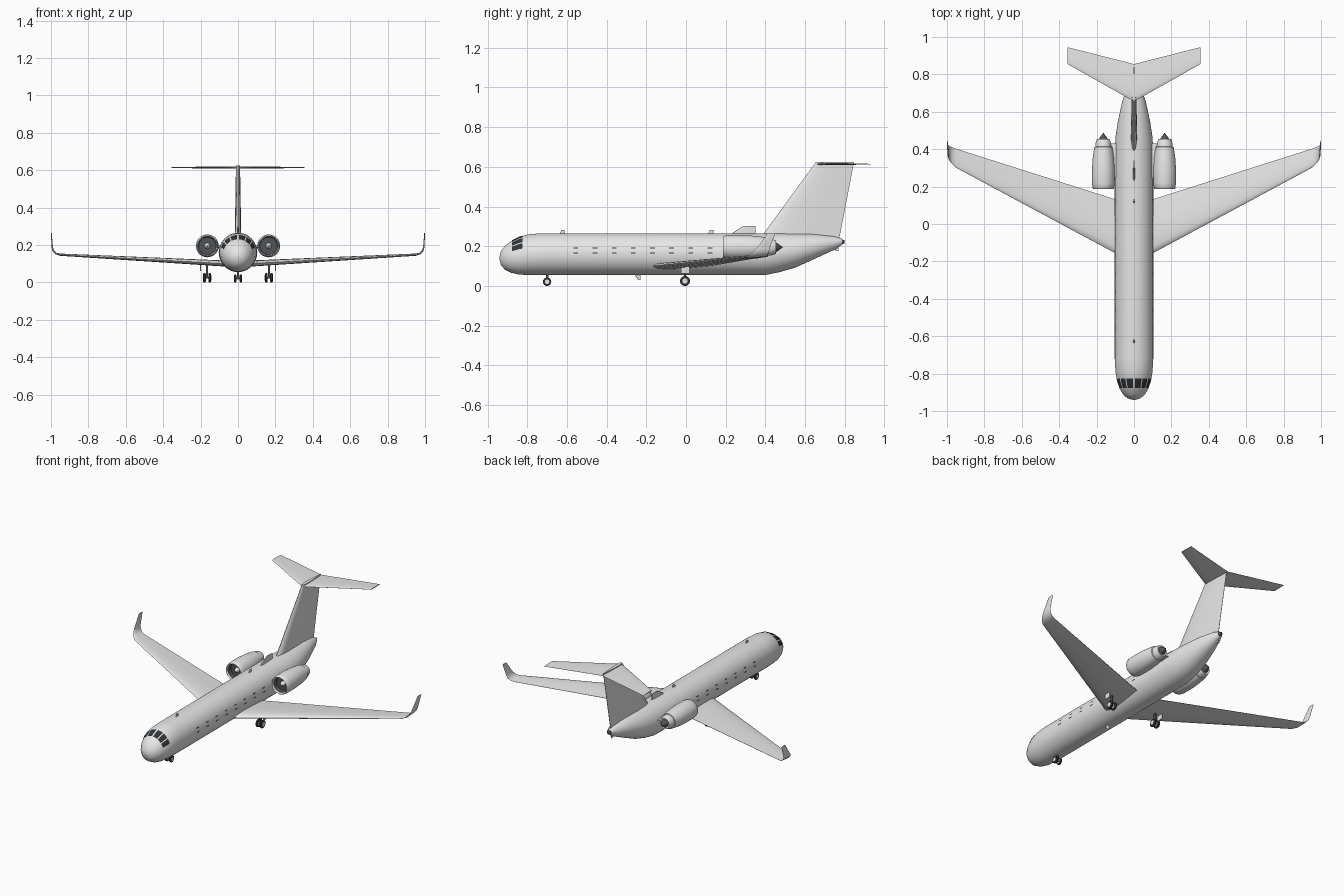
import bpy, bmesh, math
from mathutils import Vector as V

if "Cube" in bpy.data.objects:
    bpy.data.objects.remove(bpy.data.objects["Cube"])


def material(name, rgb):
    m = bpy.data.materials.new(name)
    m.use_nodes = True
    m.diffuse_color = (*rgb, 1)
    m.node_tree.nodes["Principled BSDF"].inputs["Base Color"].default_value = (*rgb, 1)
    return m


PAINT = material("light grey paint", (0.8, 0.8, 0.8))
GLASS = material("dark glass", (0.03, 0.035, 0.04))
RUBBER = material("black rubber", (0.03, 0.03, 0.03))
METAL = material("dark metal", (0.08, 0.09, 0.1))


def finish(name, bm, mat, mirror=False, angle=35):
    bmesh.ops.recalc_face_normals(bm, faces=bm.faces)
    mesh = bpy.data.meshes.new(name)
    bm.to_mesh(mesh)
    bm.free()
    mesh.materials.append(mat)
    ob = bpy.data.objects.new(name, mesh)
    bpy.context.collection.objects.link(ob)
    bpy.ops.object.select_all(action="DESELECT")
    ob.select_set(True)
    bpy.context.view_layer.objects.active = ob
    bpy.ops.object.shade_smooth_by_angle(angle=math.radians(angle))
    if mirror:
        ob.modifiers.new("Mirror", "MIRROR").use_mirror_merge = False
    return ob


def loft(name, rings, mat, mirror=False, closed=True, caps=True, angle=35):
    bm = bmesh.new()
    rows = [[bm.verts.new(p) for p in ring] for ring in rings]
    n = len(rows[0])
    for a, b in zip(rows, rows[1:]):
        for i in range(n if closed else n - 1):
            j = (i + 1) % n
            bm.faces.new((a[i], a[j], b[j], b[i]))
    if caps:
        bm.faces.new(rows[0])
        bm.faces.new(rows[-1])
    return finish(name, bm, mat, mirror, angle)


def ellipse(y, zc, rx, rz, x=0, n=48):
    angles = [2 * math.pi * i / n for i in range(n)]
    return [(x + rx * math.sin(a), y, zc + rz * math.cos(a)) for a in angles]


def foil(le, te, normal, thick):
    """Closed wing section between leading and trailing edge."""
    le, te, normal = V(le), V(te), V(normal).normalized()
    shape = [(0, 0), (.03, .5), (.12, .85), (.3, 1), (.6, .7), (1, .06)]
    top = [le.lerp(te, t) + normal * h * thick / 2 for t, h in shape]
    low = [le.lerp(te, t) - normal * h * thick / 2 for t, h in shape[1:]]
    return top + low[::-1]


def box(name, lo, hi, mat, mirror=False):
    bm = bmesh.new()
    bmesh.ops.create_cube(bm, size=1)
    for v in bm.verts:
        v.co = V([l + (h - l) * (c + .5) for l, h, c in zip(lo, hi, v.co)])
    return finish(name, bm, mat, mirror)


# Fuselage: y, centre height, half width, half height
BODY = [(-.94, .14, .006, .006), (-.933, .14, .033, .035), (-.912, .142, .058, .06),
        (-.88, .146, .077, .08), (-.84, .152, .091, .095), (-.79, .158, .099, .103),
        (-.72, .16, .103, .105), (.4, .16, .103, .105), (.47, .167, .098, .098),
        (.55, .178, .086, .086), (.65, .199, .064, .062), (.75, .216, .033, .033),
        (.785, .222, .016, .016)]
loft("fuselage", [ellipse(*r) for r in BODY], PAINT, angle=50)
loft("tail_cone_cap", [ellipse(.785, .222, .014, .014, n=16),
                       ellipse(.798, .222, .008, .008, n=16)], METAL)


def skin(y, a, lift=.002):
    """Point on the fuselage skin at length y and angle a from the top."""
    for p, q in zip(BODY, BODY[1:]):
        if p[0] <= y <= q[0]:
            t = (y - p[0]) / (q[0] - p[0])
            zc, rx, rz = [u + (w - u) * t for u, w in zip(p[1:], q[1:])]
            return ((rx + lift) * math.sin(a), y, zc + (rz + lift) * math.cos(a))


def patch(name, ys, a0, a1):
    angles = [math.radians(a0 + (a1 - a0) * i / 5) for i in range(6)]
    loft(name, [[skin(y, a) for a in angles] for y in ys], GLASS, True, False, False)


# Cockpit panes and cabin window strips
for i, (a0, a1) in enumerate([(3, 25), (29, 48), (52, 70)]):
    patch(f"cockpit_pane_{i + 1}", [-.876, -.86, -.84, -.825], a0, a1)
for i in range(8):
    y = -.555 + i * .0965
    for row, a in (("upper", 73), ("lower", 87)):
        patch(f"cabin_window_{row}_{i + 1}", [y - .012, y + .012], a - 1.8, a + 1.8)

# Wings curving up into winglets: x, leading y, trailing y, z, thickness, cant
WING = [(0, -.21, .1, .097, .034, 3), (.95, .3, .402, .148, .012, 5),
        (.972, .32, .41, .154, .01, 30), (.987, .338, .416, .168, .009, 60),
        (.993, .355, .421, .187, .008, 80), (.998, .412, .45, .265, .004, 88)]
loft("wing", [foil((x, a, z), (x, b, z),
                   (-math.sin(math.radians(c)), 0, math.cos(math.radians(c))), t)
              for x, a, b, z, t, c in WING], PAINT, True)

# Tail fin and high stabiliser
loft("tail_fin", [foil((0, a, z), (0, b, z), (1, 0, 0), t) for a, b, z, t in
                  [(.345, .765, .2, .036), (.655, .847, .625, .022)]], PAINT)
loft("stabiliser", [foil((x, a, z), (x, b, z), (0, 0, 1), t) for x, a, b, z, t in
                    [(0, .655, .855, .614, .012), (.355, .855, .945, .614, .006)]],
     PAINT, True)

# Blade aerials and the dorsal scoop
for name, a, b, z0, c, d, z1, t in [
        ("front_aerial", -.64, -.61, .255, -.628, -.612, .282, .01),
        ("rear_aerial", .105, .14, .255, .12, .138, .282, .01),
        ("belly_aerial", -.26, -.228, .06, -.242, -.23, .03, .008),
        ("dorsal_scoop", .215, .35, .255, .29, .35, .302, .012),
        ("tail_aerial", .735, .77, .2, .755, .768, .175, .008)]:
    loft(name, [foil((0, a, z0), (0, b, z0), (1, 0, 0), t),
                foil((0, c, z1), (0, d, z1), (1, 0, 0), t * .6)], PAINT)


# Engines, turned about their own axis
def turned(name, profile, mat, caps=False, x=.164, z=.195):
    loft(name, [ellipse(y, z, r, r, x, 32) for y, r in profile], mat, True, caps=caps)


turned("engine_nacelle", [(.235, .047), (.2, .048), (.187, .053), (.192, .057), (.22, .061),
                          (.29, .061), (.36, .056), (.412, .048), (.414, .038)], PAINT)
turned("engine_duct", [(.196, .0475), (.235, .046)], METAL)
turned("engine_fan", [(.228, .047), (.232, .047)], METAL, True)
turned("engine_spinner", [(.2, .001), (.21, .009), (.229, .016)], PAINT, True)
turned("engine_exhaust", [(.4, .043), (.43, .042), (.454, .034), (.45, .02)], PAINT)
turned("exhaust_cone", [(.445, .026), (.458, .022), (.486, .002)], METAL, True)
loft("engine_pylon", [foil((x, .24, .19), (x, .43, .19), (0, 0, 1), .02)
                      for x in (.06, .13)], PAINT, True)


# Landing gear
def wheel(name, x, y, r, w):
    def disc(px, pr):
        return [(px, y + pr * math.sin(k * math.pi / 12), r + pr * math.cos(k * math.pi / 12))
                for k in range(24)]
    loft(name + "_tyre", [disc(x - w, r * .8), disc(x - w * .6, r), disc(x + w * .6, r),
                          disc(x + w, r * .8)], RUBBER, True)
    loft(name + "_hub", [disc(x - w - .001, r * .55), disc(x + w + .001, r * .55)],
         PAINT, True)


wheel("nose_wheel", .015, -.7, .021, .006)
wheel("main_wheel_inner", .151, -.005, .025, .007)
wheel("main_wheel_outer", .179, -.005, .025, .007)
box("nose_strut", (-.005, -.706, .015), (.005, -.694, .07), METAL)
box("nose_axle", (-.015, -.704, .017), (.015, -.696, .025), METAL)
box("main_strut", (.16, -.011, .02), (.17, .001, .1), METAL, True)
box("main_axle", (.151, -.009, .021), (.179, -.001, .029), METAL, True)
box("main_gear_door", (.198, -.025, .062), (.202, .018, .1), PAINT, True)
